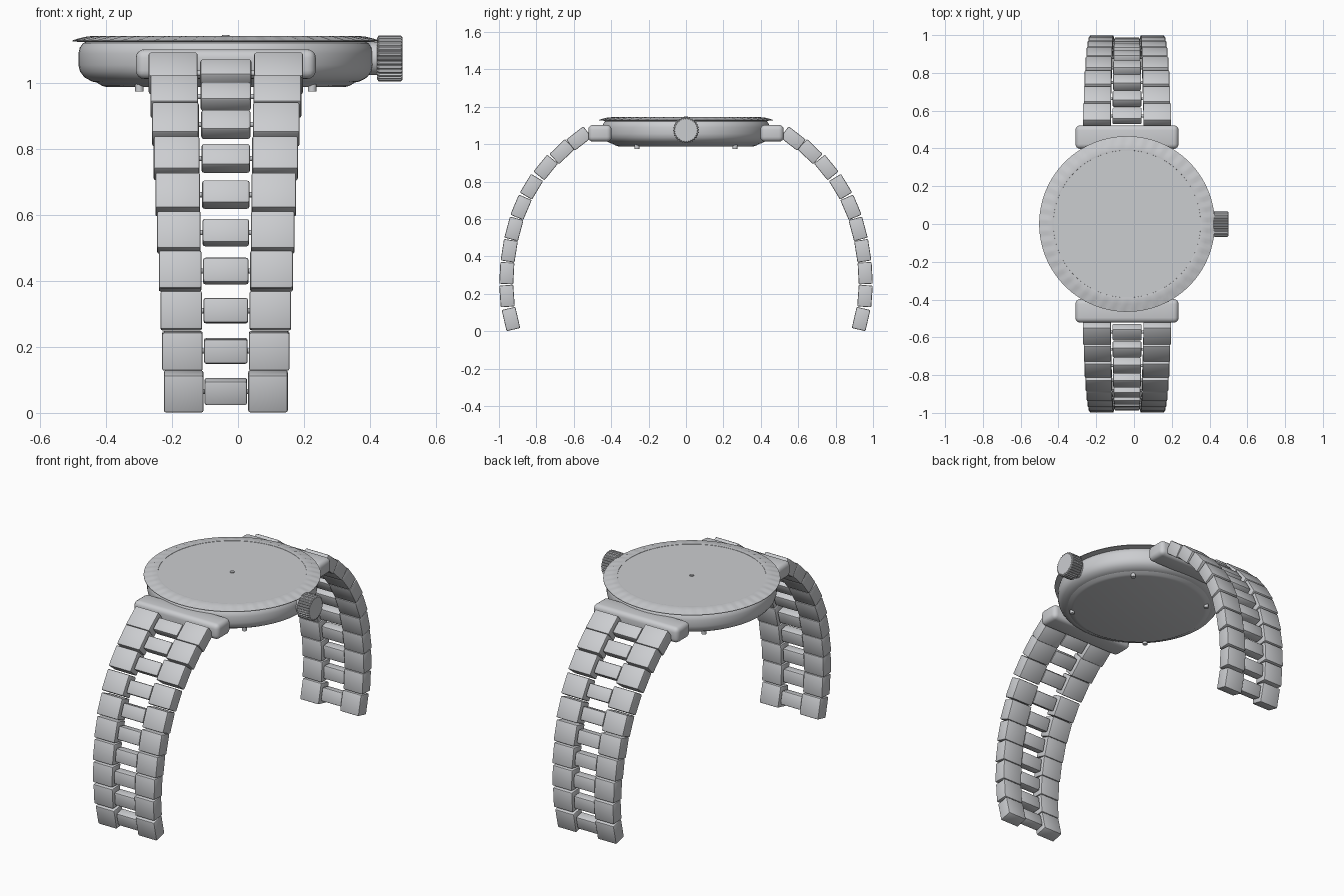
import bpy, bmesh, math
from mathutils import Matrix, Vector

if "Cube" in bpy.data.objects:
    bpy.data.objects.remove(bpy.data.objects["Cube"])

CX = -0.037  # axis of the case and bracelet

steel = bpy.data.materials.new("brushed_steel")
steel.use_nodes = True
colour = (0.6, 0.61, 0.63, 1)
steel.diffuse_color = colour
steel.node_tree.nodes["Principled BSDF"].inputs["Base Color"].default_value = colour


def finish(name, bm):
    bmesh.ops.recalc_face_normals(bm, faces=bm.faces)
    mesh = bpy.data.meshes.new(name)
    bm.to_mesh(mesh)
    bm.free()
    mesh.materials.append(steel)
    obj = bpy.data.objects.new(name, mesh)
    bpy.context.collection.objects.link(obj)
    bpy.ops.object.select_all(action="DESELECT")
    obj.select_set(True)
    bpy.context.view_layer.objects.active = obj
    bpy.ops.object.shade_smooth_by_angle(angle=math.radians(32))
    return obj


def add_box(bm, size, matrix, bevel, segments=2):
    part = bmesh.new()
    bmesh.ops.create_cube(part, size=1, matrix=Matrix.Diagonal((*size, 1)))
    bmesh.ops.bevel(part, geom=part.edges[:], offset=bevel, segments=segments,
                    profile=0.5, affect="EDGES")
    part.transform(matrix)
    temp = bpy.data.meshes.new("temp")
    part.to_mesh(temp)
    part.free()
    bm.from_mesh(temp)
    bpy.data.meshes.remove(temp)


def add_rod(bm, radius, length, matrix, sides=12):
    bmesh.ops.create_cone(bm, cap_ends=True, segments=sides, radius1=radius,
                          radius2=radius, depth=length, matrix=matrix)


def lathe(name, profile, matrix, steps=96, ripple=None, closed=False):
    """Revolve (radius, height) points; ripple(step, r, h) may adjust them."""
    bm = bmesh.new()
    rings = []
    for i in range(steps):
        a = 2 * math.pi * i / steps
        ring = []
        for r, h in profile:
            if ripple:
                r, h = ripple(i, r, h)
            ring.append(bm.verts.new((r * math.cos(a), r * math.sin(a), h)))
        rings.append(ring)
    n = len(profile)
    for i in range(steps):
        p, q = rings[i], rings[(i + 1) % steps]
        for j in range(n if closed else n - 1):
            k = (j + 1) % n
            bm.faces.new((p[j], q[j], q[k], p[k]))
    if not closed:
        bm.faces.new([r[0] for r in rings])
        bm.faces.new([r[-1] for r in rings])
    bm.transform(matrix)
    return finish(name, bm)


centre = Matrix.Translation((CX, 0, 0))
turn_x = Matrix.Rotation(math.pi / 2, 4, "Y")

# Case body with rounded flank, and the back plate under it
lathe("case", [(0.38, 1.0), (0.405, 1.005), (0.428, 1.017), (0.442, 1.035),
               (0.447, 1.055), (0.447, 1.09), (0.443, 1.108), (0.433, 1.122),
               (0.415, 1.129)], centre)
lathe("back_plate", [(0.36, 0.988), (0.375, 0.992), (0.395, 1.004)], centre)


# Fluted bezel with a thin overhanging rim
def flutes(i, r, h):
    return r, h - (0.003 if i % 4 < 2 and 0.41 < r < 0.455 and h > 1.131 else 0)


lathe("bezel", [(0.385, 1.125), (0.44, 1.125), (0.465, 1.127), (0.465, 1.13),
                (0.45, 1.135), (0.425, 1.141), (0.4, 1.144), (0.39, 1.143)],
      centre, steps=192, ripple=flutes, closed=True)

# Crystal and the pin at its middle
lathe("crystal", [(0.39, 1.125), (0.39, 1.1415)], centre)
bm = bmesh.new()
add_rod(bm, 0.011, 0.01, Matrix.Translation((CX, 0, 1.142)), 16)
finish("centre_pin", bm)

# Screws on the case back
bm = bmesh.new()
for sx in (-1, 1):
    for sy in (-1, 1):
        add_rod(bm, 0.013, 0.03, Matrix.Translation((CX + sx * 0.262, sy * 0.262, 0.99)), 16)
finish("back_screws", bm)

# Ribbed crown on the side
lathe("crown", [(0.062, 0), (0.07, 0.006), (0.07, 0.073), (0.064, 0.078)],
      Matrix.Translation((0.421, 0, 1.075)) @ turn_x, steps=120,
      ripple=lambda i, r, h: (r - (0.005 if i % 4 < 2 else 0), h))
bm = bmesh.new()
add_rod(bm, 0.05, 0.06, Matrix.Translation((0.4, 0, 1.075)) @ turn_x, 32)
finish("crown_stem", bm)

# Bracelet: distance from the middle, height, lean in degrees for each link
LINKS = [(0.572, 1.03, 52), (0.663, 0.96, 46), (0.75, 0.875, 39),
         (0.826, 0.772, 31), (0.882, 0.662, 23), (0.92, 0.547, 15),
         (0.945, 0.43, 9), (0.958, 0.31, 3), (0.957, 0.188, -4),
         (0.936, 0.065, -13)]

for side, label in ((-1, "front"), (1, "back")):
    # Bar joining the case to the bracelet
    bm = bmesh.new()
    add_box(bm, (0.546, 0.125, 0.09), Matrix.Translation((CX, side * 0.46, 1.058)), 0.026, 4)
    finish(label + "_lug", bm)

    outer, middle, pins = bmesh.new(), bmesh.new(), bmesh.new()
    for i, (y, z, lean) in enumerate(LINKS):
        t = i / (len(LINKS) - 1)
        half = 0.234 - 0.046 * t
        width = 0.148 - 0.028 * t
        place = (Matrix.Translation((CX, side * y, z))
                 @ Matrix.Rotation(side * math.radians(lean), 4, "X"))
        for sx in (-1, 1):
            shift = Matrix.Translation((sx * (half - width / 2), 0, 0))
            add_box(outer, (width, 0.075, 0.116), place @ shift, 0.006)
        add_box(middle, (0.156 - 0.026 * t, 0.056, 0.076), place, 0.008)
        add_rod(pins, 0.008, 2 * half - width, place @ turn_x)
    finish(label + "_outer_links", outer)
    finish(label + "_middle_links", middle)
    finish(label + "_link_pins", pins)
